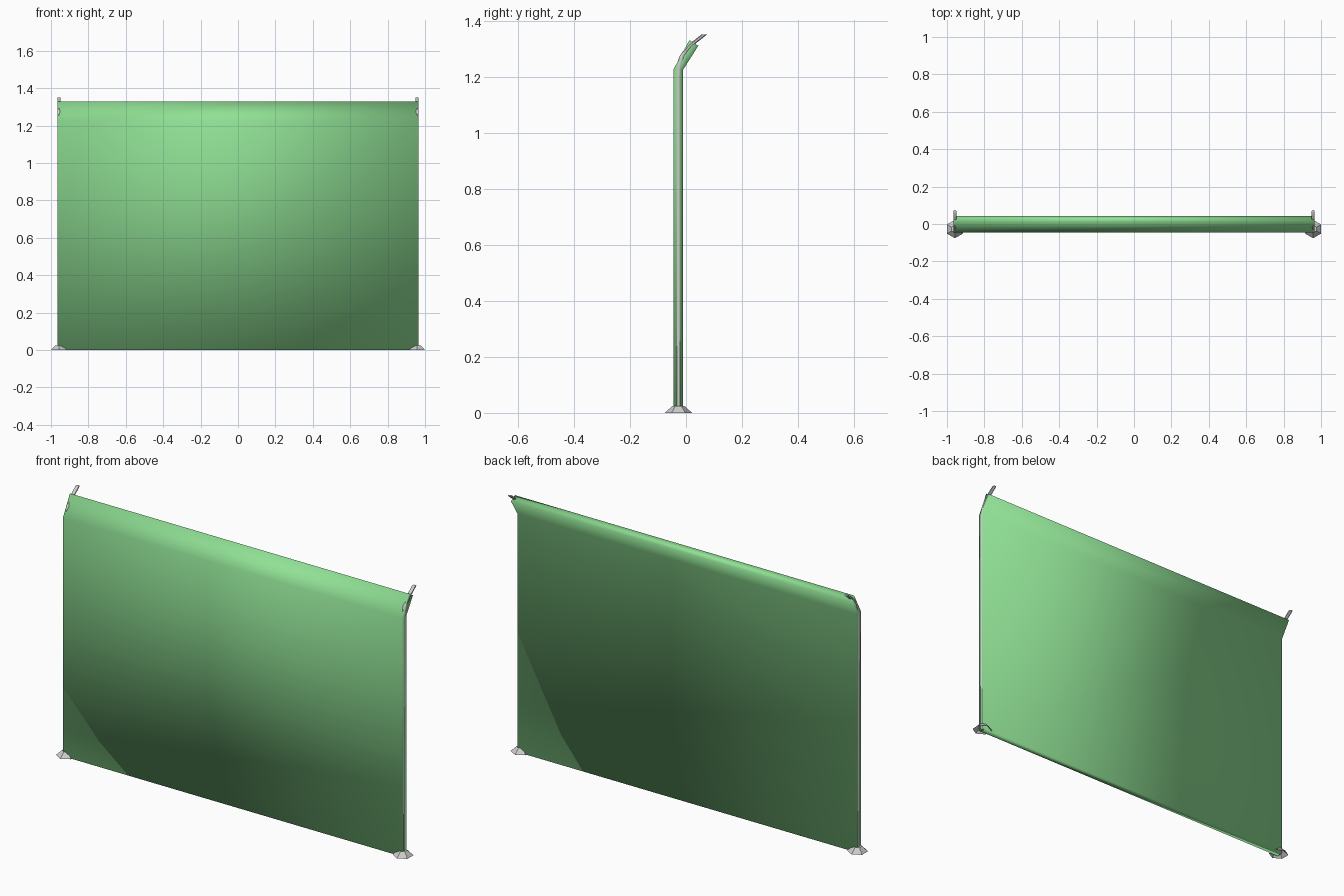
import bpy, bmesh, math

if "Cube" in bpy.data.objects:
    bpy.data.objects.remove(bpy.data.objects["Cube"])

END_X, MID_Y = 0.9576, -0.027


def finish(name, bm, smooth=None, color=None):
    bmesh.ops.recalc_face_normals(bm, faces=bm.faces)
    me = bpy.data.meshes.new(name)
    bm.to_mesh(me)
    bm.free()
    ob = bpy.data.objects.new(name, me)
    bpy.context.collection.objects.link(ob)
    if smooth == "all":
        me.shade_smooth()
    elif smooth:
        me.shade_smooth()
        me.set_sharp_from_angle(angle=smooth)
    if color:
        mat = bpy.data.materials.new(name + "_colour")
        mat.diffuse_color = color
        mat.use_nodes = True
        mat.node_tree.nodes["Principled BSDF"].inputs["Base Color"].default_value = mat.diffuse_color
        me.materials.append(mat)
    return ob


def loft(bm, rings, cap_start=True, cap_end=True):
    loops = [[bm.verts.new(p) for p in r] for r in rings]
    n = len(loops[0])
    for a, b in zip(loops, loops[1:]):
        for i in range(n):
            j = (i + 1) % n
            bm.faces.new((a[i], a[j], b[j], b[i]))
    if cap_start:
        bm.faces.new(loops[0])
    if cap_end:
        bm.faces.new(loops[-1])


def hexagon(cx, cy, z, r):
    # points towards front and back
    return [(cx + r * math.sin(k * math.pi / 3),
             cy + r * math.cos(k * math.pi / 3), z) for k in range(6)]


# Panel: a thick sheet with its top edge bent backwards
profile = [(-0.045, 0), (-0.045, 1.225), (0.012, 1.33),
           (0.044, 1.31), (-0.01, 1.225), (-0.01, 0)]
bm = bmesh.new()
loft(bm, [[(x, y, z) for y, z in profile] for x in (-0.965, 0.965)])
finish("panel", bm, "all", (0.28, 0.75, 0.3, 1))

# Posts: horizontal rings swept up and over the bend, with flared feet
path = [(MID_Y, 0), (MID_Y, 1.2), (-0.026, 1.225), (-0.021, 1.25),
        (-0.012, 1.275), (0.014, 1.31), (0.065, 1.35)]
for side, x in (("left", -END_X), ("right", END_X)):
    bm = bmesh.new()
    loft(bm, [hexagon(x, y, z, 0.01) for y, z in path])
    finish(side + "_post", bm, math.radians(65))

    # Foot: open-bottomed hexagonal collar
    bm = bmesh.new()
    loft(bm, [hexagon(x, MID_Y, 0, 0.049), hexagon(x, MID_Y, 0.025, 0.021)],
         cap_start=False)
    finish(side + "_foot", bm)
